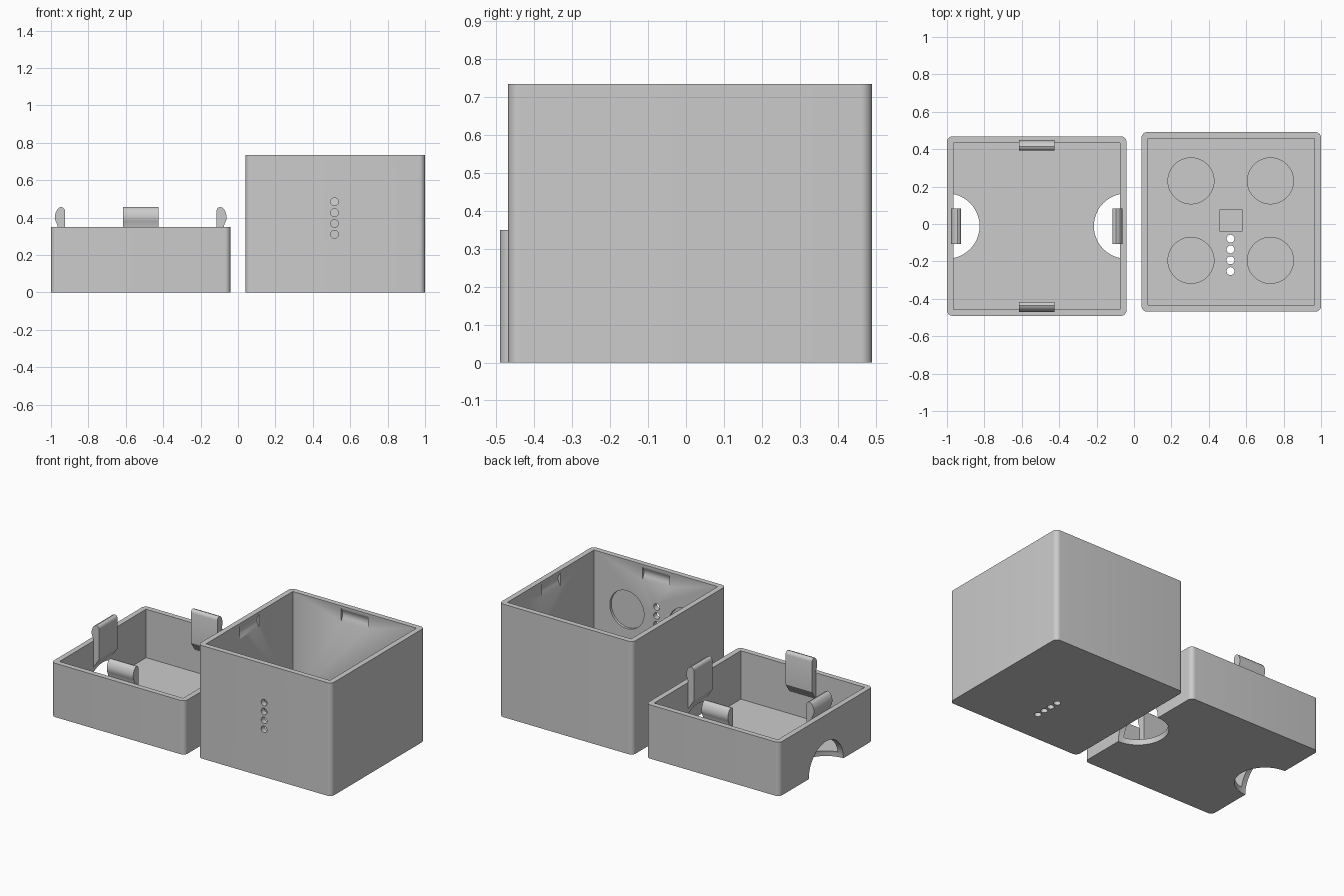
import bpy, bmesh, math
from mathutils import Matrix, Vector

if "Cube" in bpy.data.objects:
    bpy.data.objects.remove(bpy.data.objects["Cube"])

SIDE, WALL, FLOOR, RADIUS = 0.96, 0.035, 0.035, 0.03
HALF_IN = SIDE / 2 - WALL

grey = bpy.data.materials.new("plain grey")
grey.diffuse_color = (0.6, 0.6, 0.6, 1)
grey.use_nodes = True
grey.node_tree.nodes["Principled BSDF"].inputs["Base Color"].default_value = grey.diffuse_color


def finish(name, bm):
    bmesh.ops.recalc_face_normals(bm, faces=bm.faces)
    mesh = bpy.data.meshes.new(name)
    bm.to_mesh(mesh)
    bm.free()
    mesh.materials.append(grey)
    ob = bpy.data.objects.new(name, mesh)
    bpy.context.collection.objects.link(ob)
    return ob


def prism(name, points, direction):
    """Solid made by sweeping a flat outline along a direction."""
    bm = bmesh.new()
    face = bm.faces.new([bm.verts.new(p) for p in points])
    out = bmesh.ops.extrude_face_region(bm, geom=[face])
    verts = [g for g in out["geom"] if isinstance(g, bmesh.types.BMVert)]
    bmesh.ops.translate(bm, verts=verts, vec=direction)
    return finish(name, bm)


def block(name, size, centre):
    bm = bmesh.new()
    bmesh.ops.create_cube(bm, size=1, matrix=Matrix.Translation(centre) @ Matrix.Diagonal((*size, 1)))
    return finish(name, bm)


def disc(name, radius, depth, centre, axis="Z", segments=32):
    bm = bmesh.new()
    turn = Matrix.Rotation(math.pi / 2, 4, "X") if axis == "Y" else Matrix()
    bmesh.ops.create_cone(bm, cap_ends=True, segments=segments, radius1=radius, radius2=radius,
                          depth=depth, matrix=Matrix.Translation(centre) @ turn)
    return finish(name, bm)


def ball(name, radius, centre):
    bm = bmesh.new()
    bmesh.ops.create_uvsphere(bm, u_segments=48, v_segments=32, radius=radius,
                              matrix=Matrix.Translation(centre))
    return finish(name, bm)


def cut(ob, cutter):
    mod = ob.modifiers.new("cut", "BOOLEAN")
    mod.operation, mod.solver, mod.object = "DIFFERENCE", "EXACT", cutter
    bpy.context.view_layer.objects.active = ob
    bpy.ops.object.modifier_apply(modifier=mod.name)
    bpy.data.objects.remove(cutter)


def smooth(ob):
    bpy.ops.object.select_all(action="DESELECT")
    ob.select_set(True)
    bpy.context.view_layer.objects.active = ob
    bpy.ops.object.shade_smooth_by_angle(angle=math.radians(30))


def tray(name, cx, cy, height):
    """Open box with rounded outer corners and a square cavity."""
    pts, h = [], SIDE / 2 - RADIUS
    for q, (sx, sy) in enumerate(((1, 1), (-1, 1), (-1, -1), (1, -1))):
        for i in range(9):
            a = math.radians(90 * q + 90 * i / 8)
            pts.append((cx + sx * h + RADIUS * math.cos(a), cy + sy * h + RADIUS * math.sin(a), 0))
    ob = prism(name, pts, (0, 0, height))
    cut(ob, block("cavity", (2 * HALF_IN, 2 * HALF_IN, height), (cx, cy, FLOOR + height / 2)))
    return ob


def side_profile(name, profile, k, cx, cy, width):
    """Profile of (outward distance from the inner wall, z), set on side k."""
    m = Matrix.Translation((cx, cy, 0)) @ Matrix.Rotation(k * math.pi / 2, 4, "Z")
    pts = [m @ Vector((HALF_IN + d, -width / 2, z)) for d, z in profile]
    return prism(name, pts, m.to_3x3() @ Vector((0, width, 0)))


# Lid with two rounded finger openings
LX, LY, LH = -0.52, -0.011, 0.35
lid = tray("lid", LX, LY, LH)
for s in (-1, 1):
    cut(lid, ball("finger_opening", 0.178, (LX + s * SIDE / 2, LY, 0)))
smooth(lid)

# Snap clips on the four lid walls
clip = [(0, 0.18), (-0.04, 0.24), (-0.04, 0.435), (-0.037, 0.446), (-0.03, 0.453), (-0.02, 0.456),
        (-0.008, 0.452), (0.002, 0.442), (0.010, 0.425), (0.014, 0.41), (0.014, 0.395),
        (0.010, 0.38), (0, 0.358)]
for k, side in enumerate(("right", "back", "left", "front")):
    smooth(side_profile("clip_" + side, clip, k, LX, LY, 0.19))

# Deep box
BX, BY, BH = 0.52, 0.011, 0.735
box = tray("box", BX, BY, BH)

# Grooves that receive the clips
groove = [(-0.01, 0.72), (0, 0.72), (0.008, 0.705), (0.015, 0.69), (0.016, 0.675),
          (0.012, 0.658), (0, 0.635), (-0.01, 0.635)]
for k in range(4):
    cut(box, side_profile("groove", groove, k, BX, BY, 0.195))

# Rows of small holes through the front wall and the floor
for i in range(4):
    cut(box, disc("wall_hole", 0.021, 0.1, (0.516, BY - SIDE / 2, 0.31 + 0.058 * i), "Y", 24))
    cut(box, disc("floor_hole", 0.021, 0.1, (0.516, -0.078 - 0.058 * i, 0), "Z", 24))

# Round magnet recesses in the floor and front wall, square recess in the floor
DEEP = 0.016
for sx in (-1, 1):
    x = 0.517 + sx * 0.2125
    for sy in (-1, 1):
        cut(box, disc("floor_recess", 0.123, 2 * DEEP, (x, 0.018 + sy * 0.2125, FLOOR), "Z", 48))
    cut(box, disc("wall_recess", 0.123, 2 * DEEP, (x, BY - HALF_IN, 0.41), "Y", 48))
cut(box, block("square_recess", (0.118, 0.118, 2 * DEEP), (0.518, 0.018, FLOOR)))
smooth(box)
